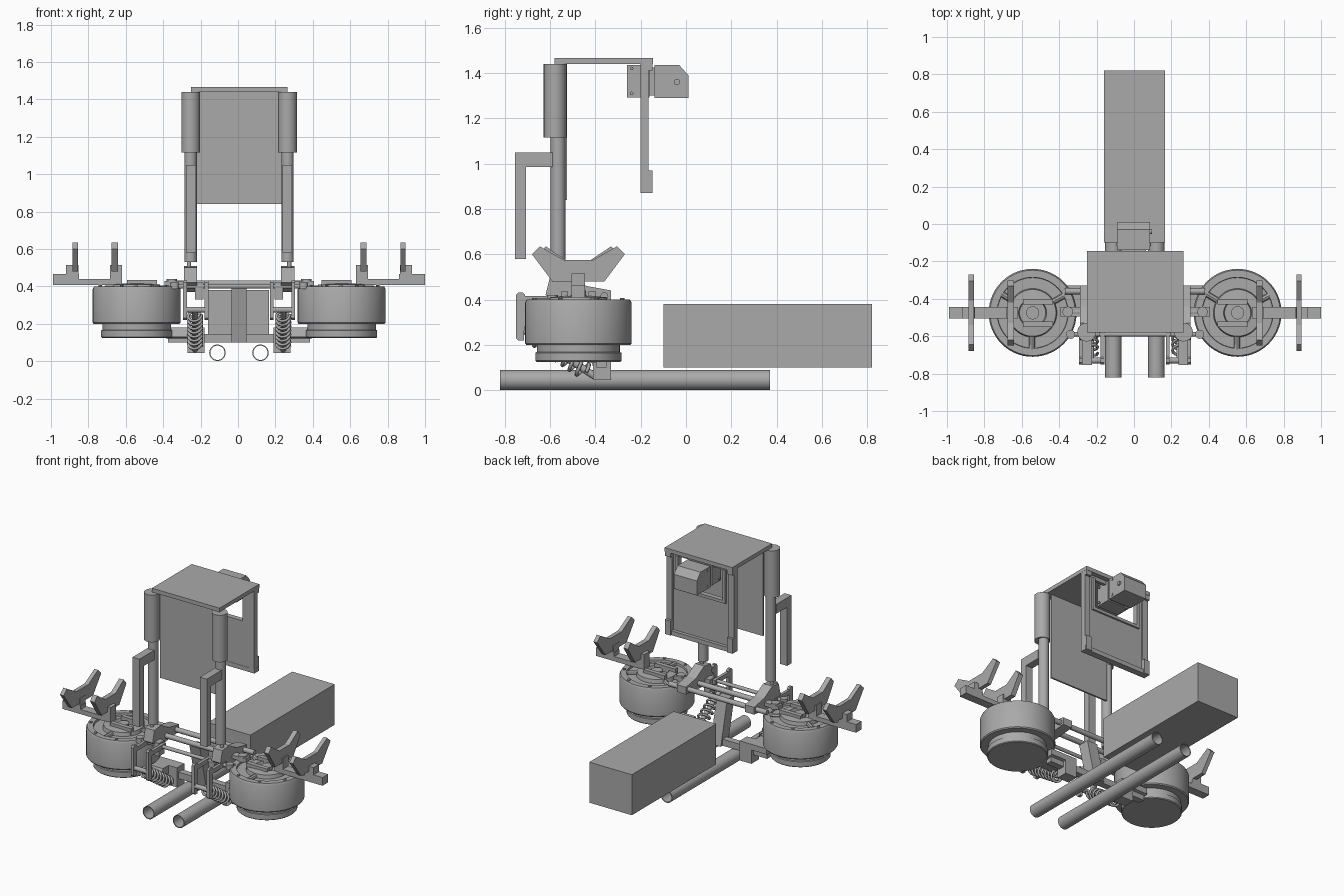
import bpy, bmesh, math
from mathutils import Vector

if "Cube" in bpy.data.objects:
    bpy.data.objects.remove(bpy.data.objects["Cube"], do_unlink=True)

grey = bpy.data.materials.new("plain_grey")
grey.use_nodes = True
COLOR = (0.4, 0.4, 0.4, 1)
grey.diffuse_color = COLOR
grey.node_tree.nodes["Principled BSDF"].inputs["Base Color"].default_value = COLOR
AXIS = 0.006  # plane of symmetry


def finish(name, bm, smooth=False):
    mesh = bpy.data.meshes.new(name)
    bmesh.ops.recalc_face_normals(bm, faces=bm.faces)
    if smooth:
        for f in bm.faces:
            f.smooth = True
        for e in bm.edges:
            if len(e.link_faces) == 2 and e.calc_face_angle() > math.radians(35):
                e.smooth = False
    bm.to_mesh(mesh)
    bm.free()
    mesh.materials.append(grey)
    ob = bpy.data.objects.new(name, mesh)
    bpy.context.collection.objects.link(ob)
    return ob


def box(name, x, y, z):
    """Box from (min, max) pairs."""
    bm = bmesh.new()
    bmesh.ops.create_cube(bm, size=1)
    for v in bm.verts:
        v.co = Vector([(r[0] + r[1]) / 2 + c * abs(r[1] - r[0]) for r, c in zip((x, y, z), v.co)])
    return finish(name, bm)


def side_box(name, s, x, y, z):
    return box(name, [AXIS + s * v for v in x], y, z)


def prism(name, outline, x):
    """Extrude a (y, z) outline between two x values."""
    bm = bmesh.new()
    face = bm.faces.new([bm.verts.new((x[0], y, z)) for y, z in outline])
    new = bmesh.ops.extrude_face_region(bm, geom=[face])["geom"]
    moved = [g for g in new if isinstance(g, bmesh.types.BMVert)]
    bmesh.ops.translate(bm, verts=moved, vec=(x[1] - x[0], 0, 0))
    return finish(name, bm)


def rod(name, a, b, r, sides=24):
    """Solid cylinder between two points."""
    a, b = Vector(a), Vector(b)
    bm = bmesh.new()
    bmesh.ops.create_cone(bm, cap_ends=True, segments=sides, radius1=r, radius2=r, depth=(b - a).length)
    turn = (b - a).to_track_quat("Z", "Y")
    for v in bm.verts:
        v.co = turn @ v.co + (a + b) / 2
    return finish(name, bm, True)


def lathe(name, profile, center, steps=48, closed=False):
    """Spin an (r, z) profile around a vertical axis."""
    bm = bmesh.new()
    vs = [bm.verts.new((r, 0, z)) for r, z in profile]
    es = [bm.edges.new(p) for p in zip(vs, vs[1:])]
    if closed:
        es.append(bm.edges.new((vs[-1], vs[0])))
    bmesh.ops.spin(bm, geom=vs + es, cent=(0, 0, 0), axis=(0, 0, 1), angle=math.tau, steps=steps)
    bmesh.ops.remove_doubles(bm, verts=bm.verts, dist=0.0005)
    bmesh.ops.translate(bm, verts=bm.verts, vec=center)
    return finish(name, bm, True)


def spring(name, a, b, r, wire, turns):
    """Coil between two points."""
    a, b = Vector(a), Vector(b)
    turn = (b - a).to_track_quat("Z", "Y")
    count = turns * 14
    cu = bpy.data.curves.new(name, "CURVE")
    cu.dimensions = "3D"
    cu.bevel_depth, cu.bevel_resolution = wire, 1
    sp = cu.splines.new("POLY")
    sp.points.add(count)
    for i, p in enumerate(sp.points):
        t = math.tau * i / 14
        co = a.lerp(b, i / count) + turn @ Vector((r * math.cos(t), r * math.sin(t), 0))
        p.co = (*co, 1)
    cu.materials.append(grey)
    ob = bpy.data.objects.new(name, cu)
    bpy.context.collection.objects.link(ob)


# Rear box and the two hollow floor tubes
box("rear_box", (-0.16, 0.165), (-0.10, 0.82), (0.10, 0.38))
for name, x in (("right_floor_tube", -0.11), ("left_floor_tube", 0.12)):
    tube = lathe(name, [(0.044, -0.595), (0.044, 0.595), (0.038, 0.595), (0.038, -0.595)], (0, 0, 0), 32, True)
    tube.rotation_euler = (math.pi / 2, 0, 0)
    tube.location = (x, -0.225, 0.045)

# Cabin: roof, front panel, rear panel with a window opening
box("roof", (-0.252, 0.265), (-0.58, -0.145), (1.44, 1.467))
box("front_panel", (-0.22, 0.232), (-0.537, -0.525), (0.84, 1.445))
box("rear_panel", (-0.23, 0.242), (-0.198, -0.178), (0.89, 1.2))
box("window_top_rail", (-0.23, 0.242), (-0.198, -0.178), (1.415, 1.44))
box("rear_bottom_rail", (-0.252, 0.265), (-0.2, -0.155), (0.87, 0.90))
for s in (-1, 1):
    side_box("window_side", s, (0.18, 0.24), (-0.198, -0.178), (1.2, 1.44))
    side_box("rear_post", s, (0.215, 0.258), (-0.2, -0.165), (0.87, 1.44))
    side_box("rear_post_foot", s, (0.215, 0.258), (-0.2, -0.147), (0.87, 0.97))
    side_box("rear_post_head", s, (0.215, 0.258), (-0.2, -0.147), (1.41, 1.44))
    side_box("window_trim", s, (0.17, 0.19), (-0.2, -0.165), (1.2, 1.42))
box("window_sill", (-0.184, 0.196), (-0.2, -0.165), (1.19, 1.21))

# Motor hung in the window
prism("motor_body", [(-0.14, 1.29), (0.01, 1.29), (0.01, 1.39), (-0.03, 1.435), (-0.14, 1.435)], (-0.09, 0.085))
box("motor_front", (-0.085, 0.08), (-0.26, -0.16), (1.292, 1.435))
box("motor_neck", (-0.07, 0.065), (-0.165, -0.13), (1.30, 1.425))
rod("motor_shaft", (0, -0.04, 1.36), (0.095, -0.04, 1.36), 0.014)
for z in (1.31, 1.42):
    for y in (-0.24, -0.11):
        rod("motor_bolt", (-0.094, y, z), (0.09, y, z), 0.008, 10)

# Chassis rails and the slanted centre post
for y in (-0.36, -0.47):
    rod("upper_rail", (-0.37, y, 0.415), (0.38, y, 0.415), 0.017)
rod("tie_rod", (-0.34, -0.59, 0.40), (0.352, -0.59, 0.40), 0.012)
box("lower_rail", (-0.375, 0.385), (-0.395, -0.35), (0.10, 0.145))
prism("centre_post", [(-0.48, 0.40), (-0.40, 0.40), (-0.33, 0.10), (-0.41, 0.10)], (-0.035, 0.045))

wing = [(-0.205, 0.60), (-0.17, 0.635), (-0.065, 0.575), (0.065, 0.575),
        (0.17, 0.635), (0.205, 0.60), (0.115, 0.48), (-0.115, 0.48)]
drum = [(0, 0.125), (0.185, 0.125), (0.19, 0.13), (0.19, 0.165), (0.183, 0.168), (0.183, 0.2),
        (0.23, 0.2), (0.235, 0.207), (0.235, 0.385), (0.228, 0.40), (0.19, 0.40), (0.188, 0.385),
        (0.13, 0.385), (0.125, 0.41), (0.075, 0.415), (0.07, 0.395), (0.035, 0.395), (0.035, 0.42), (0, 0.42)]

for s in (-1, 1):
    def X(x):
        return AXIS + s * x

    # Uprights and front handles
    rod("upright_sleeve", (X(0.259), -0.578, 1.115), (X(0.259), -0.578, 1.44), 0.05)
    rod("upright_tube", (X(0.259), -0.565, 0.53), (X(0.259), -0.565, 1.13), 0.033)
    side_box("handle_grip", s, (0.231, 0.284), (-0.755, -0.707), (0.58, 1.05))
    side_box("handle_arm", s, (0.231, 0.284), (-0.755, -0.59), (0.985, 1.05))
    rod("upright_pin", (X(0.268), -0.565, 0.40), (X(0.268), -0.565, 0.56), 0.012)

    # Clamp that joins upright and rails
    prism("clamp", [(-0.62, 0.42), (-0.60, 0.50), (-0.53, 0.51), (-0.44, 0.46), (-0.33, 0.44), (-0.33, 0.39),
                    (-0.56, 0.37)], (X(0.225), X(0.295)))
    side_box("clamp_tab", s, (0.19, 0.235), (-0.60, -0.54), (0.33, 0.42))
    side_box("rail_lug", s, (0.25, 0.40), (-0.495, -0.445), (0.405, 0.43))
    rod("lug_end", (X(0.36), -0.47, 0.40), (X(0.36), -0.47, 0.44), 0.028)
    rod("tie_rod_end", (X(0.345), -0.59, 0.385), (X(0.345), -0.59, 0.42), 0.024)

    # Drum with its cover details
    cx, cy = X(0.548), -0.475
    lathe("wheel_drum", drum, (cx, cy, 0), 56)
    for i in range(8):
        a = math.tau * (i + 0.5) / 8
        x, y = cx + 0.21 * math.cos(a), cy + 0.21 * math.sin(a)
        rod("drum_bolt", (x, y, 0.39), (x, y, 0.407), 0.01, 10)
    for i in range(3):
        a = math.tau * i / 3 + 0.5
        rod("drum_spoke", (cx + 0.08 * math.cos(a), cy + 0.08 * math.sin(a), 0.39),
            (cx + 0.195 * math.cos(a), cy + 0.195 * math.sin(a), 0.39), 0.016, 8)
    side_box("drum_cap", s, (0.44, 0.60), (-0.55, -0.52), (0.39, 0.435))
    side_box("drum_cap", s, (0.44, 0.60), (-0.43, -0.40), (0.39, 0.435))

    # Outrigger arm with two cradle wings
    side_box("outrigger_beam", s, (0.625, 0.994), (-0.505, -0.445), (0.408, 0.44))
    side_box("outrigger_end", s, (0.855, 0.994), (-0.505, -0.445), (0.408, 0.465))
    side_box("outer_block", s, (0.86, 0.925), (-0.505, -0.445), (0.44, 0.515))
    side_box("inner_block", s, (0.625, 0.69), (-0.505, -0.445), (0.43, 0.515))
    prism("outer_wing", [(cy + y, z) for y, z in wing], (X(0.862), X(0.89)))
    prism("inner_wing", [(cy + y * 0.85, z) for y, z in wing], (X(0.648), X(0.682)))

    # Suspension: bracket, coil, rod and front link frame
    side_box("lower_bracket", s, (0.185, 0.275), (-0.41, -0.33), (0.045, 0.18))
    prism("drum_link", [(-0.49, 0.13), (-0.41, 0.12), (-0.33, 0.14), (-0.33, 0.18), (-0.47, 0.18)],
          (X(0.25), X(0.39)))
    low, high = (X(0.236), -0.44, 0.08), (X(0.236), -0.69, 0.25)
    spring("coil_spring", low, high, 0.036, 0.008, 8)
    rod("damper", (X(0.236), -0.40, 0.06), (X(0.236), -0.73, 0.275), 0.016)
    for x in (0.165, 0.28):
        prism("link_plate", [(-0.75, 0.23), (-0.74, 0.22), (-0.715, 0.22), (-0.71, 0.42), (-0.72, 0.432),
                             (-0.74, 0.432), (-0.75, 0.42)], (X(x), X(x + 0.02)))
        side_box("link_arm", s, (x, x + 0.02), (-0.74, -0.56), (0.385, 0.415))
    rod("link_crossbar", (X(0.165), -0.73, 0.275), (X(0.3), -0.73, 0.275), 0.016)
